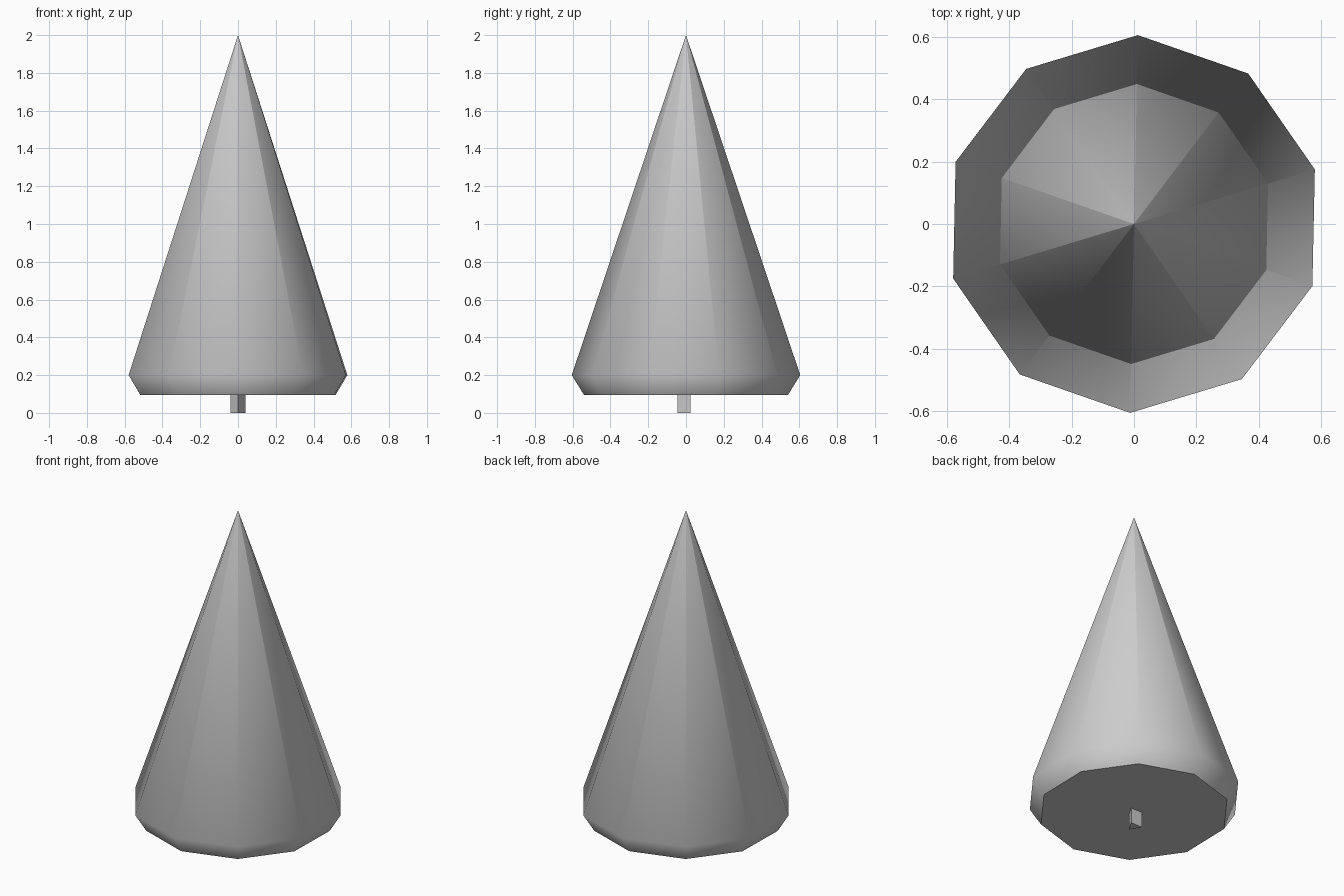
import bpy
import bmesh
from math import cos, sin, radians, tau

cube = bpy.data.objects.get("Cube")
if cube:
    bpy.data.objects.remove(cube, do_unlink=True)

# One plain grey for everything
grey = bpy.data.materials.new("plain grey")
grey.use_nodes = True
colour = (0.6, 0.6, 0.6, 1)
grey.diffuse_color = colour
grey.node_tree.nodes["Principled BSDF"].inputs["Base Color"].default_value = colour


def ring(bm, sides, radius, z, start):
    """Add a regular polygon of vertices."""
    angles = [radians(start) + tau * i / sides for i in range(sides)]
    return [bm.verts.new((radius * cos(a), radius * sin(a), z)) for a in angles]


def bridge(bm, low, high, smooth):
    """Join two rings with a band of quads."""
    for i in range(len(low)):
        j = (i + 1) % len(low)
        bm.faces.new((low[i], low[j], high[j], high[i])).smooth = smooth


def finish(bm, name):
    bmesh.ops.recalc_face_normals(bm, faces=bm.faces)
    mesh = bpy.data.meshes.new(name)
    bm.to_mesh(mesh)
    bm.free()
    mesh.materials.append(grey)
    obj = bpy.data.objects.new(name, mesh)
    bpy.context.collection.objects.link(obj)


# Foliage: ten-sided cone with a tucked-in hem and flat underside
bm = bmesh.new()
hem = ring(bm, 10, 0.54, 0.095, 16.8)
rim = ring(bm, 10, 0.605, 0.2, 16.8)
tip = bm.verts.new((0, 0, 2))
bm.faces.new(list(reversed(hem)))
bridge(bm, hem, rim, True)
for i in range(10):
    bm.faces.new((rim[i], rim[(i + 1) % 10], tip)).smooth = True
# Creases at the tip and under the hem; the rim stays soft
for edge in bm.edges:
    if tip in edge.verts or all(v in hem for v in edge.verts):
        edge.smooth = False
finish(bm, "foliage")

# Trunk: short three-sided post
bm = bmesh.new()
foot = ring(bm, 3, 0.045, 0, -90)
top = ring(bm, 3, 0.045, 0.11, -90)
bridge(bm, foot, top, False)
bm.faces.new(list(reversed(foot)))
bm.faces.new(top)
finish(bm, "trunk")
